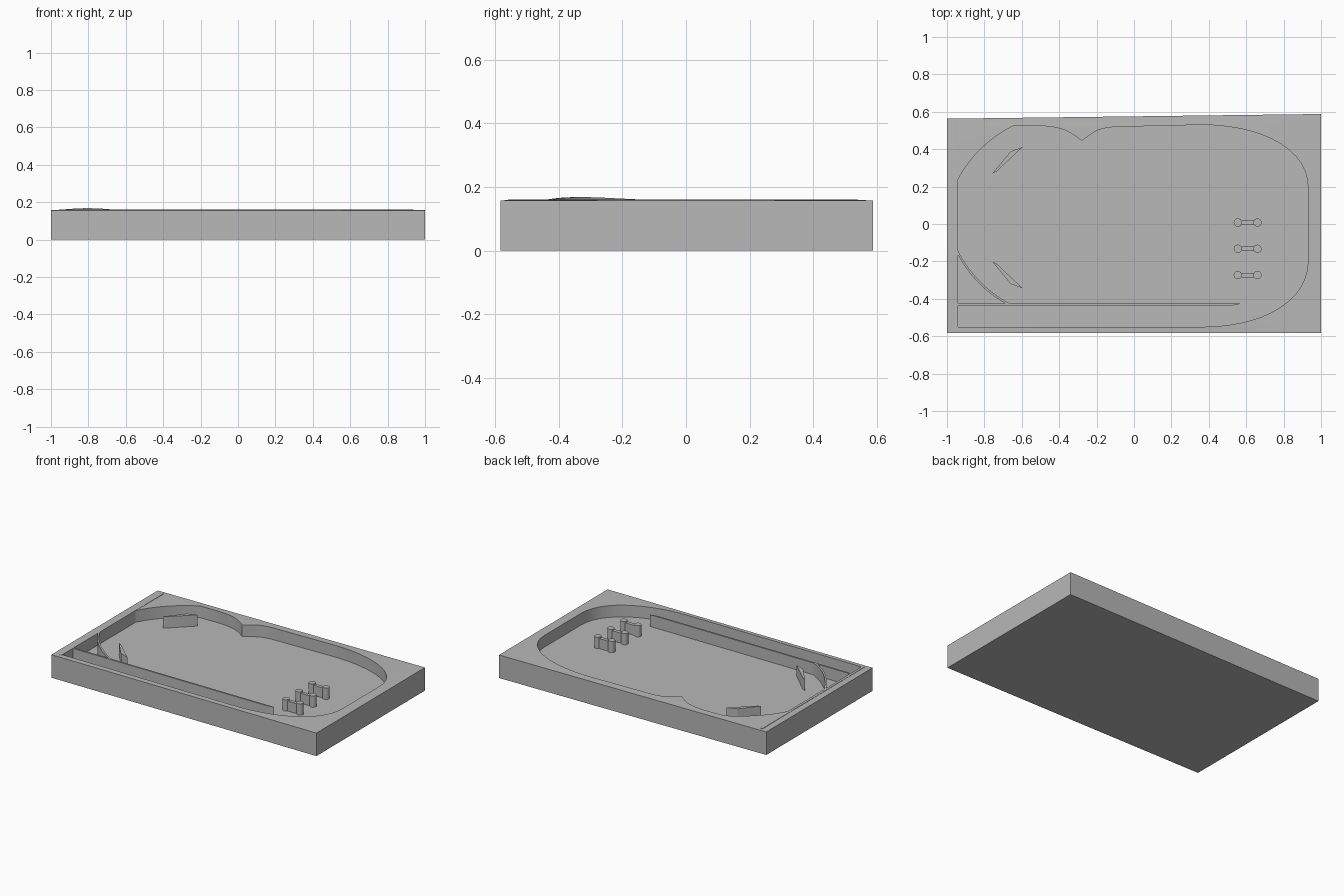
import bpy, bmesh, math
from mathutils import Vector
from mathutils.geometry import interpolate_bezier

cube = bpy.data.objects.get("Cube")
if cube:
    bpy.data.objects.remove(cube, do_unlink=True)

FLOOR, EDGE, RIM = 0.08, 0.157, 0.16

grey = bpy.data.materials.new("plain_grey")
GREY = (0.48, 0.48, 0.48, 1)
grey.diffuse_color = GREY
grey.use_nodes = True
grey.node_tree.nodes["Principled BSDF"].inputs["Base Color"].default_value = GREY


def finish(name, bm, smooth=True):
    bmesh.ops.recalc_face_normals(bm, faces=bm.faces)
    mesh = bpy.data.meshes.new(name)
    bm.to_mesh(mesh)
    bm.free()
    mesh.materials.append(grey)
    ob = bpy.data.objects.new(name, mesh)
    bpy.context.collection.objects.link(ob)
    if smooth:
        bpy.ops.object.select_all(action='DESELECT')
        ob.select_set(True)
        bpy.context.view_layer.objects.active = ob
        bpy.ops.object.shade_smooth_by_angle(angle=math.radians(30))
    return ob


def prism(name, outline, z0, z1, rise=lambda x, y: 0):
    """Upright prism over a flat outline; rise lifts the top."""
    bm = bmesh.new()
    low = [bm.verts.new((x, y, z0)) for x, y in outline]
    top = [bm.verts.new((x, y, z1 + rise(x, y))) for x, y in outline]
    n = len(outline)
    for i in range(n):
        j = (i + 1) % n
        bm.faces.new((low[i], low[j], top[j], top[i]))
    bm.faces.new(low[::-1])
    bm.faces.new(top)
    bmesh.ops.triangulate(bm, faces=[f for f in bm.faces if len(f.verts) > 4])
    return finish(name, bm)


def curve(a, h1, h2, b, n=14):
    pts = interpolate_bezier(*[Vector((*p, 0)) for p in (a, h1, h2, b)], n)
    return [(p.x, p.y) for p in pts]


# Playfield pocket outline, counter-clockwise from the front left
pocket = [(-0.94, -0.55)]
pocket += curve((0.36, -0.55), (0.68, -0.55), (0.92, -0.42), (0.93, -0.21))
pocket += curve((0.93, 0.2), (0.93, 0.4), (0.68, 0.53), (0.36, 0.53))
pocket += curve((-0.06, 0.52), (-0.2, 0.52), (-0.21, 0.49), (-0.28, 0.445), 9)
pocket += curve((-0.28, 0.445), (-0.34, 0.49), (-0.38, 0.525), (-0.53, 0.525), 9)[1:]
pocket += curve((-0.65, 0.523), (-0.77, 0.46), (-0.87, 0.37), (-0.94, 0.24), 9)

# Table body: sides, underside, sunken floor and gently raised rim
bm = bmesh.new()
corners = [(-1, -0.583), (1, -0.583), (1, 0.588), (-1, 0.563)]


def ring(pts, z):
    vs = [bm.verts.new((x, y, z)) for x, y in pts]
    es = [bm.edges.new((vs[i - 1], vs[i])) for i in range(len(vs))]
    return vs, es


def walls(a, b):
    for i in range(len(a)):
        bm.faces.new((a[i - 1], a[i], b[i], b[i - 1]))


base, _ = ring(corners, 0)
outer, outer_edges = ring(corners, EDGE)
inner, inner_edges = ring(pocket, RIM)
sunk, sunk_edges = ring(pocket, FLOOR)
walls(base, outer)
walls(sunk, inner)
bm.faces.new(base)
bmesh.ops.triangle_fill(bm, edges=outer_edges + inner_edges, use_beauty=True)
bmesh.ops.triangle_fill(bm, edges=sunk_edges, use_beauty=True)
finish("table_body", bm)

# Lip along the left end of the rim
prism("end_lip", [(-0.957, -0.56), (-0.94, -0.56), (-0.94, 0.54), (-0.957, 0.54)],
      0.15, RIM + 0.001)

# Launch lane divider with a tapered tip
prism("lane_divider", [(-0.945, -0.437), (0.51, -0.437), (0.55, -0.432),
                       (0.57, -0.425), (-0.945, -0.425)], FLOOR - 0.01, RIM)

# Thin curved guide across the lower corner, with a slightly arched top
guide = curve((-0.94, -0.145), (-0.87, -0.28), (-0.77, -0.37), (-0.66, -0.427))
back = [(x - 0.007, y - 0.009) for x, y in reversed(guide)]
prism("corner_guide", guide + back, FLOOR - 0.01, RIM,
      lambda x, y: 0.008 * max(0, math.sin(math.pi * (x + 0.947) / 0.287)))

# Pair of flippers mirrored about their shared centre line
flipper = [(-0.757, 0.27), (-0.735, 0.28), (-0.595, 0.412), (-0.66, 0.388)]
for name, side in (("back_flipper", 1), ("front_flipper", -1)):
    prism(name, [(x, 0.034 + side * (y - 0.034)) for x, y in flipper],
          FLOOR - 0.01, EDGE)

# Three double-post bumpers joined by bars
for i in range(3):
    y = 0.008 - 0.1405 * i
    for end, x in (("left", 0.66), ("right", 0.555)):
        circle = [(x + 0.022 * math.cos(t * math.pi / 12),
                   y + 0.022 * math.sin(t * math.pi / 12)) for t in range(24)]
        prism(f"bumper_{end}_post_{i + 1}", circle, FLOOR - 0.01, EDGE)
    prism(f"bumper_bar_{i + 1}", [(0.56, y - 0.012), (0.655, y - 0.012),
                                  (0.655, y + 0.012), (0.56, y + 0.012)],
          FLOOR - 0.01, 0.148)
